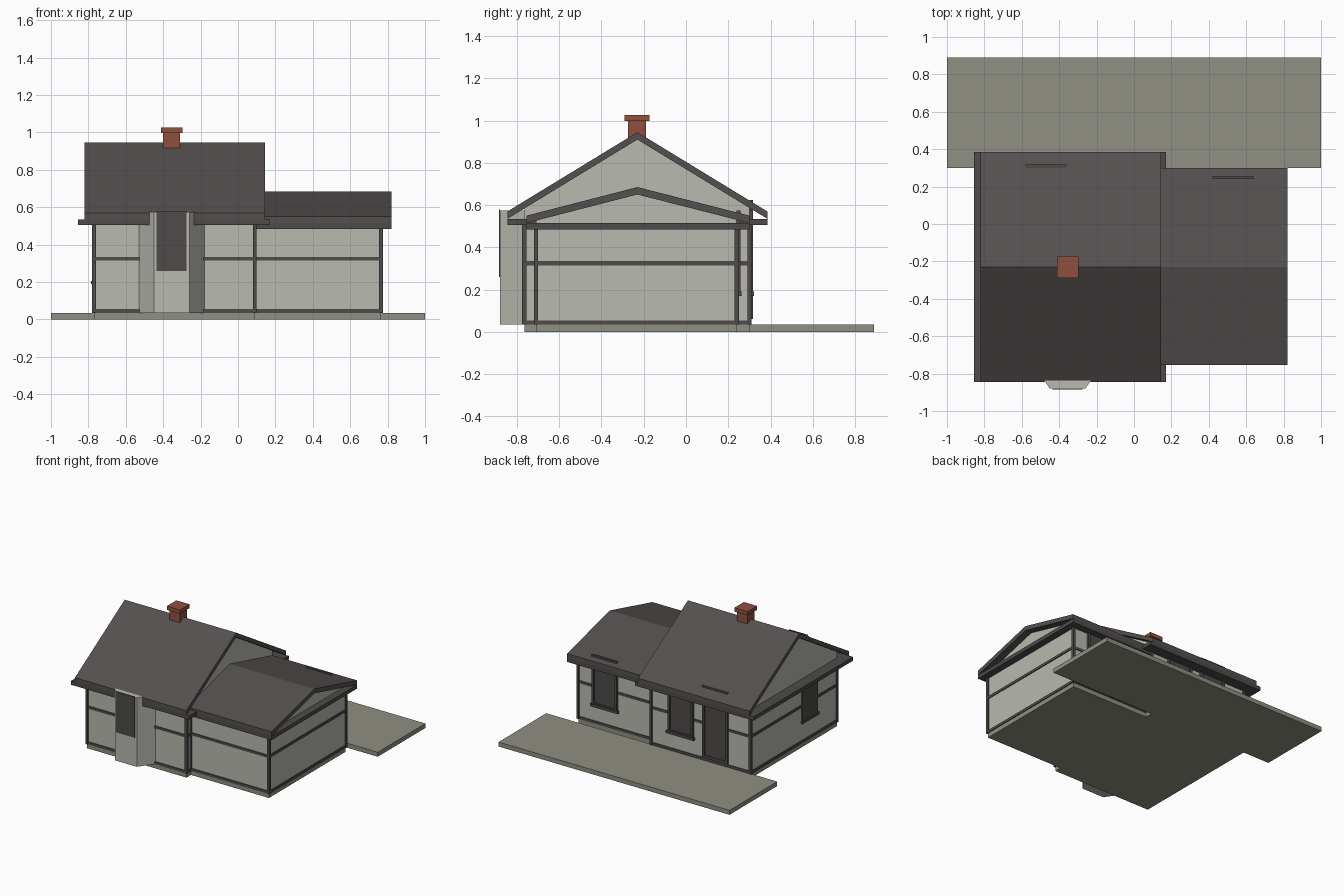
import bpy
import bmesh

cube = bpy.data.objects.get("Cube")
if cube:
    bpy.data.objects.remove(cube, do_unlink=True)


def material(name, rgb):
    m = bpy.data.materials.new(name)
    m.use_nodes = True
    m.diffuse_color = (*rgb, 1)
    m.node_tree.nodes["Principled BSDF"].inputs["Base Color"].default_value = (*rgb, 1)
    return m


plaster = material("pale plaster", (0.48, 0.49, 0.435))
timber = material("dark timber", (0.077, 0.07, 0.068))
tile = material("roof tile", (0.09, 0.08, 0.078))
stone = material("paving stone", (0.28, 0.276, 0.227))
brick = material("red brick", (0.28, 0.08, 0.048))


def prism(name, profile, lo, hi, axis, mat):
    """Extrude a closed profile; axis x uses (y, z) points, axis z uses (x, y)."""
    def place(p, t):
        return (t, *p) if axis == "x" else (*p, t)
    bm = bmesh.new()
    ends = [[bm.verts.new(place(p, t)) for p in profile] for t in (lo, hi)]
    n = len(profile)
    bm.faces.new(ends[0])
    bm.faces.new(ends[1])
    for i in range(n):
        j = (i + 1) % n
        bm.faces.new((ends[0][i], ends[0][j], ends[1][j], ends[1][i]))
    bmesh.ops.recalc_face_normals(bm, faces=bm.faces)
    mesh = bpy.data.meshes.new(name)
    bm.to_mesh(mesh)
    bm.free()
    mesh.materials.append(mat)
    ob = bpy.data.objects.new(name, mesh)
    bpy.context.collection.objects.link(ob)
    return ob


def box(name, x, y, z, mat):
    a, b = x
    c, d = y
    return prism(name, [(a, c), (b, c), (b, d), (a, d)], *z, "z", mat)


GROUND = 0.035
RIDGE_Y = -0.23
T = 0.01   # half width of a timber


def block(name, x, y, eave_x, eave_y, soffit, ridge, rise, roof_x):
    """One gabled block: footing, walls, timber frame, eaves and roof."""
    box(name + "_footing", x, y, (0, GROUND), stone)
    top = soffit + 0.03          # underside of the roof at the eaves
    (y0, y1), (e0, e1) = y, eave_y

    def under(v):
        edge = e0 if v < RIDGE_Y else e1
        return top + rise * (v - edge) / (RIDGE_Y - edge) + 0.005

    prism(name + "_walls", [(y0, GROUND), (y1, GROUND), (y1, under(y1)),
          (RIDGE_Y, under(RIDGE_Y)), (y0, under(y0))], *x, "x", plaster)
    box(name + "_eaves", eave_x, eave_y, (soffit, top), timber)
    prism(name + "_roof", [(e0, top), (RIDGE_Y, ridge - 0.035), (e1, top),
          (e1, top + 0.035), (RIDGE_Y, ridge), (e0, top + 0.035)], *roof_x, "x", tile)
    # corner posts
    for px in x:
        for py in y:
            box(name + "_post", (px - T, px + T), (py - T, py + T),
                (GROUND, soffit), timber)
    # sill and middle rails on all four sides
    for z in (GROUND, 0.315):
        for py in y:
            box(name + "_rail", x, (py - 0.006, py + 0.006), (z, z + 0.02), timber)
        for px in x:
            box(name + "_end_rail", (px - 0.006, px + 0.006), y, (z, z + 0.02), timber)


block("house", (-0.77, 0.09), (-0.765, 0.30), (-0.855, 0.17), (-0.845, 0.385),
      0.505, 0.945, 0.375, (-0.82, 0.145))
block("wing", (0.09, 0.765), (-0.71, 0.24), (0.09, 0.82), (-0.755, 0.30),
      0.485, 0.685, 0.135, (0.09, 0.82))

# terrace behind the house
box("terrace", (-1, 1), (0.30, 0.89), (0, GROUND), stone)

# bay with splayed sides and its tall window
prism("bay", [(-0.53, -0.765), (-0.45, -0.88), (-0.26, -0.88), (-0.18, -0.765)],
      GROUND, 0.575, "z", plaster)
box("bay_window", (-0.435, -0.275), (-0.886, -0.879), (0.26, 0.58), timber)


def back_opening(name, x, wall, z, sill):
    """Framed pane on a rear wall, with an optional sill."""
    x0, x1 = x
    z0, z1 = z
    box(name + "_pane", x, (wall, wall + 0.009), z, timber)
    face = (wall, wall + 0.017)
    for a in (x0, x1 - 0.02):
        box(name + "_jamb", (a, a + 0.02), face, z, timber)
    for b in (z0, z1 - 0.02):
        box(name + "_bar", x, face, (b, b + 0.02), timber)
    if sill:
        box(name + "_sill", (x0 - 0.01, x1 + 0.01), (wall, wall + 0.022),
            (z0 - 0.01, z0 + 0.01), timber)


back_opening("back_door", (-0.58, -0.36), 0.30, (0.06, 0.625), False)
back_opening("house_back_window", (-0.28, -0.06), 0.30, (0.18, 0.575), True)
back_opening("wing_back_window", (0.42, 0.64), 0.24, (0.18, 0.575), True)

# window in the end wall of the house
box("end_window", (-0.779, -0.77), (-0.52, -0.33), (0.19, 0.505), timber)
box("end_window_sill", (-0.787, -0.77), (-0.53, -0.32), (0.19, 0.207), timber)

# chimney
box("chimney_shaft", (-0.40, -0.31), (-0.275, -0.19), (0.86, 1.0), brick)
box("chimney_cap", (-0.413, -0.298), (-0.29, -0.173), (0.997, 1.027), brick)
